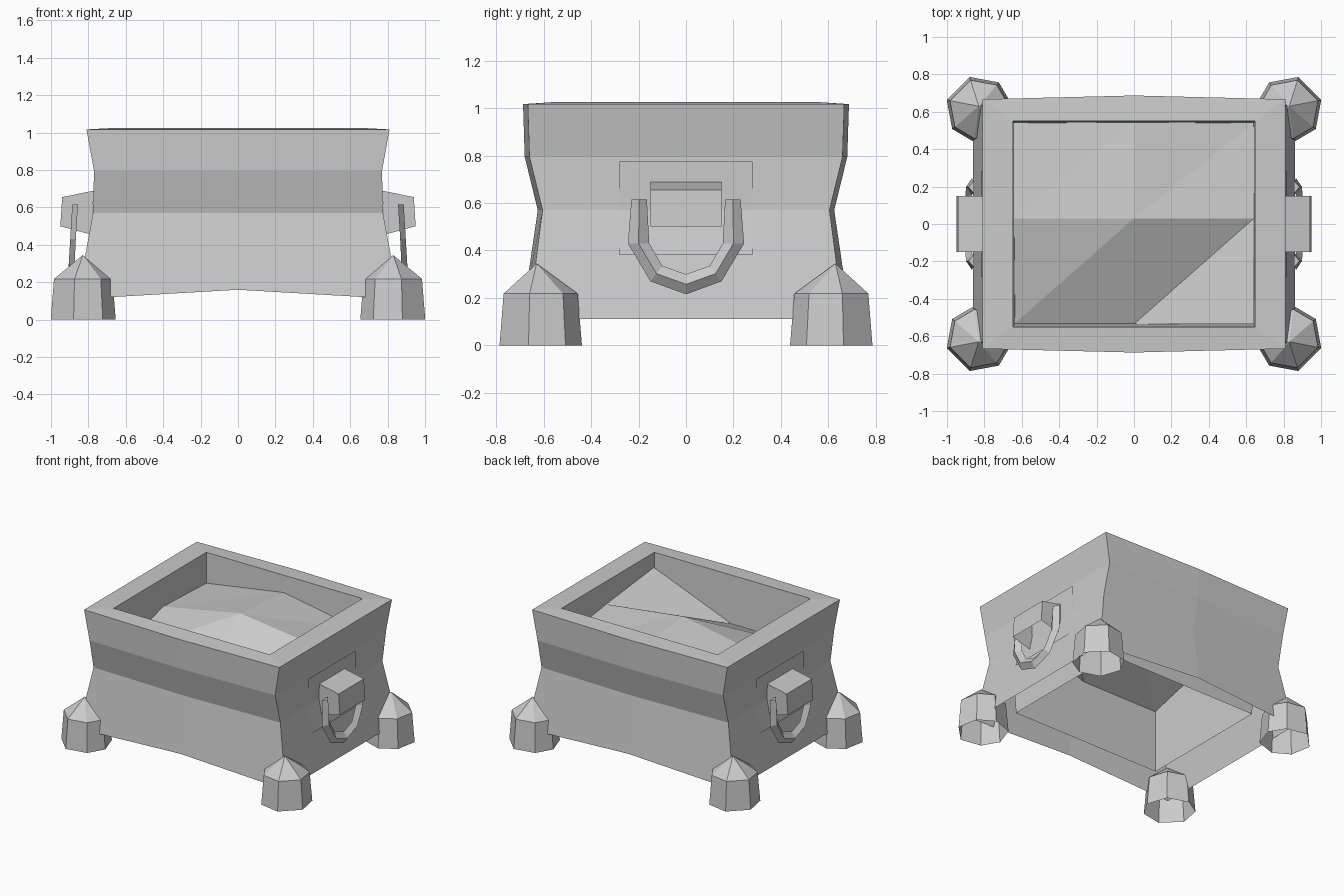
import bpy, bmesh
from math import cos, sin, radians

cube = bpy.data.objects.get("Cube")
if cube:
    bpy.data.objects.remove(cube, do_unlink=True)

stone = bpy.data.materials.new("grey_stone")
stone.use_nodes = True
GREY = (0.6, 0.6, 0.6, 1)
stone.diffuse_color = GREY
stone.node_tree.nodes["Principled BSDF"].inputs["Base Color"].default_value = GREY


def make(name, bm):
    bmesh.ops.remove_doubles(bm, verts=bm.verts[:], dist=0.0001)
    bmesh.ops.recalc_face_normals(bm, faces=bm.faces[:])
    mesh = bpy.data.meshes.new(name)
    bm.to_mesh(mesh)
    bm.free()
    mesh.materials.append(stone)
    obj = bpy.data.objects.new(name, mesh)
    bpy.context.collection.objects.link(obj)


def loft(rings, caps=False):
    """Bridge closed rings of points in order."""
    bm = bmesh.new()
    loops = [[bm.verts.new(p) for p in ring] for ring in rings]
    for a, b in zip(loops, loops[1:]):
        for i in range(len(a)):
            j = (i + 1) % len(a)
            bm.faces.new((a[i], a[j], b[j], b[i]))
    if caps:
        bm.faces.new(loops[0][::-1])
        bm.faces.new(loops[-1])
    return bm


def strip(profile, half, ends=False):
    """Extrude an open x-z profile along y, optionally closing its two ends."""
    bm = bmesh.new()
    a, b = [[bm.verts.new((x, y, z)) for x, z in profile] for y in (-half, half)]
    for i in range(len(a) - 1):
        bm.faces.new((a[i], a[i + 1], b[i + 1], b[i]))
    if ends:
        bm.faces.new(a[::-1])
        bm.faces.new(b)
    return bm


# Hollow trough wall, open underneath, with a bulging middle on front and back
def wall_ring(hx, hy, z, bulge=0.02, lift=0.0):
    return [(-hx, -hy, z), (0, -hy - bulge, z + lift), (hx, -hy, z),
            (hx, hy, z), (0, hy + bulge, z + lift), (-hx, hy, z)]


make("trough_wall", loft([
    wall_ring(0.86, 0.665, 0.11, lift=0.05),
    wall_ring(0.775, 0.605, 0.57),
    wall_ring(0.77, 0.66, 0.795),
    wall_ring(0.81, 0.667, 1.017),
    wall_ring(0.648, 0.55, 1.026, bulge=0),
    wall_ring(0.62, 0.51, 0.185, bulge=0)]))

# Uneven filling inside the trough
heights = [(-0.535, (0.67, 0.67, 0.92)),
           (0.03, (0.82, 0.94, 0.86)),
           (0.542, (0.80, 0.90, 0.79))]
bm = bmesh.new()
grid = [[bm.verts.new((x, y, z)) for x, z in zip((-0.641, 0, 0.641), row)]
        for y, row in heights]
for r in range(2):
    for c in range(2):
        a, b = grid[r][c], grid[r][c + 1]
        d, e = grid[r + 1][c], grid[r + 1][c + 1]
        bm.faces.new((a, b, e))
        bm.faces.new((a, e, d))
make("filling", bm)


# Seven-sided pointed feet, open underneath, one flat side facing outwards
FOOT_ANGLES = [radians(45 + a) for a in (-127, -82, -29, 29, 82, 127, 180)]


def foot_ring(sx, sy, radius, z, cy=0.615):
    return [(sx * (0.83 + radius * cos(a)), sy * (cy + radius * sin(a)), z)
            for a in FOOT_ANGLES]


for sx, x_name in ((1, "left"), (-1, "right")):
    for sy, y_name in ((-1, "front"), (1, "back")):
        make(f"{y_name}_{x_name}_foot", loft([
            foot_ring(sx, sy, 0.178, 0),
            foot_ring(sx, sy, 0.16, 0.218),
            foot_ring(sx, sy, 0, 0.345, 0.63)]))

# Handle fittings on both ends
outer = [(0.23, 0.615), (0.245, 0.43), (0.15, 0.27), (0, 0.215)]
inner = [(0.165, 0.615), (0.155, 0.43), (0.10, 0.335), (0, 0.30)]


def mirrored(half):
    return half + [(-y, z) for y, z in half[-2::-1]]


for s, side in ((1, "left"), (-1, "right")):
    # Thin backing plate following the wall
    plate = [(0.781, 0.775), (0.778, 0.57), (0.817, 0.38)]
    make(f"{side}_plate", strip([(s * x, z) for x, z in plate], 0.28))
    # Protruding bracket, open below
    block = [(0.77, 0.69), (0.94, 0.655), (0.95, 0.50), (0.785, 0.455)]
    make(f"{side}_bracket", strip([(s * x, z) for x, z in block[:3]], 0.15))
    cheek = bmesh.new()
    for y in (-0.15, 0.15):
        cheek.faces.new([cheek.verts.new((s * x, y, z)) for x, z in block])
    make(f"{side}_bracket_cheeks", cheek)
    # Hanging U-shaped handle with a ridged front
    rings = []
    for (yo, zo), (yi, zi) in zip(mirrored(outer), mirrored(inner)):
        ym, zm = (yo + yi) / 2, (zo + zi) / 2
        x = 0.87 + (0.615 - zm) * 0.06
        rings.append([(s * (x - 0.014), yo, zo), (s * (x + 0.016), ym, zm),
                      (s * (x - 0.014), yi, zi)])
    make(f"{side}_handle", loft(rings, caps=True))
